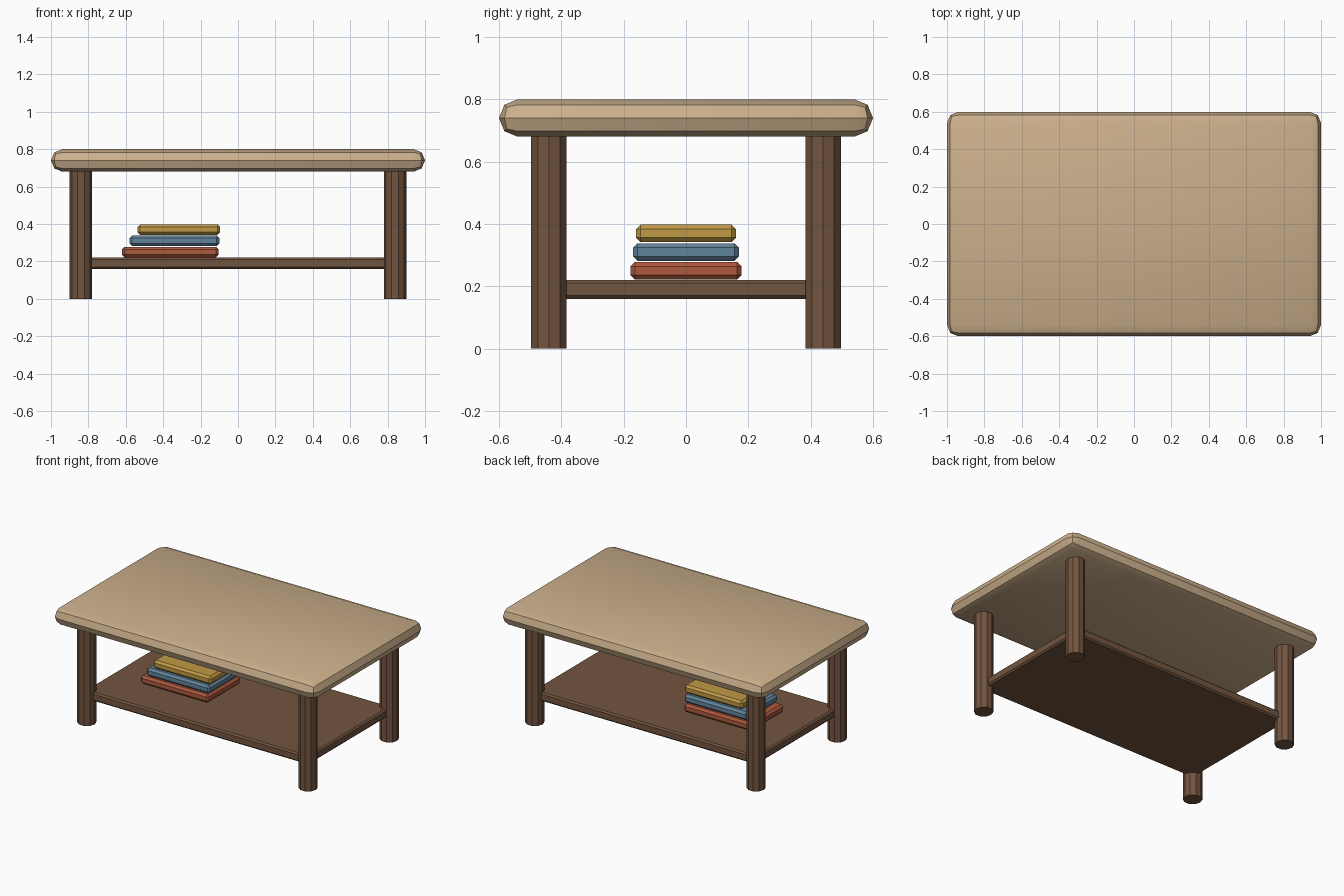
import bpy, bmesh
from math import radians

if "Cube" in bpy.data.objects:
    bpy.data.objects.remove(bpy.data.objects["Cube"])


def material(name, rgb):
    m = bpy.data.materials.new(name)
    m.diffuse_color = (*rgb, 1)
    m.use_nodes = True
    m.node_tree.nodes["Principled BSDF"].inputs["Base Color"].default_value = m.diffuse_color
    return m


top_wood = material("light_wood", (0.60, 0.43, 0.26))
dark_wood = material("dark_wood", (0.17, 0.09, 0.05))
red = material("red_cover", (0.42, 0.10, 0.045))
blue = material("blue_cover", (0.12, 0.23, 0.33))
yellow = material("yellow_cover", (0.53, 0.32, 0.06))


def finish(name, bm, loc, mat):
    me = bpy.data.meshes.new(name)
    bmesh.ops.recalc_face_normals(bm, faces=bm.faces)
    bm.to_mesh(me)
    bm.free()
    ob = bpy.data.objects.new(name, me)
    ob.location = loc
    me.materials.append(mat)
    bpy.context.collection.objects.link(ob)
    bpy.ops.object.select_all(action='DESELECT')
    ob.select_set(True)
    bpy.context.view_layer.objects.active = ob
    bpy.ops.object.shade_smooth_by_angle(angle=radians(30))
    return ob


def slab(name, size, loc, bevel, segments, mat):
    """Box with bevelled edges."""
    bm = bmesh.new()
    bmesh.ops.create_cube(bm, size=1)
    bmesh.ops.scale(bm, vec=size, verts=bm.verts)
    bmesh.ops.bevel(bm, geom=bm.edges[:], offset=bevel, segments=segments,
                    profile=0.5, affect='EDGES', clamp_overlap=True)
    bmesh.ops.remove_doubles(bm, verts=bm.verts, dist=0.0005)
    return finish(name, bm, loc, mat)


# Tabletop with a fully rounded edge, and the shelf between the legs
slab("tabletop", (2.0, 1.2, 0.12), (0, 0, 0.74), 0.0599, 2, top_wood)
slab("shelf", (1.70, 0.90, 0.06), (0, 0, 0.19), 0.01, 1, dark_wood)

# Four ten-sided legs, corners pointing along x
leg_height = 0.70
for side, sx in (("left", -1), ("right", 1)):
    for end, sy in (("front", -1), ("back", 1)):
        bm = bmesh.new()
        bmesh.ops.create_cone(bm, cap_ends=True, segments=10, radius1=0.06,
                              radius2=0.06, depth=leg_height)
        # turn so that a vertex lies on the x axis
        v = max(bm.verts, key=lambda p: p.co.y)
        if v.co.y > 0.0595:
            for p in bm.verts:
                p.co.x, p.co.y = p.co.y, -p.co.x
        finish(f"{end}_{side}_leg", bm,
               (sx * 0.84, sy * 0.44, leg_height / 2), dark_wood)

# Stack of books on the shelf
books = (("bottom_book", 0.516, 0.356, -0.362, 0.25, red),
         ("middle_book", 0.48, 0.34, -0.34, 0.31, blue),
         ("top_book", 0.442, 0.32, -0.316, 0.37, yellow))
for name, w, d, x, z, mat in books:
    slab(name, (w, d, 0.056), (x, 0, z), 0.014, 1, mat)
